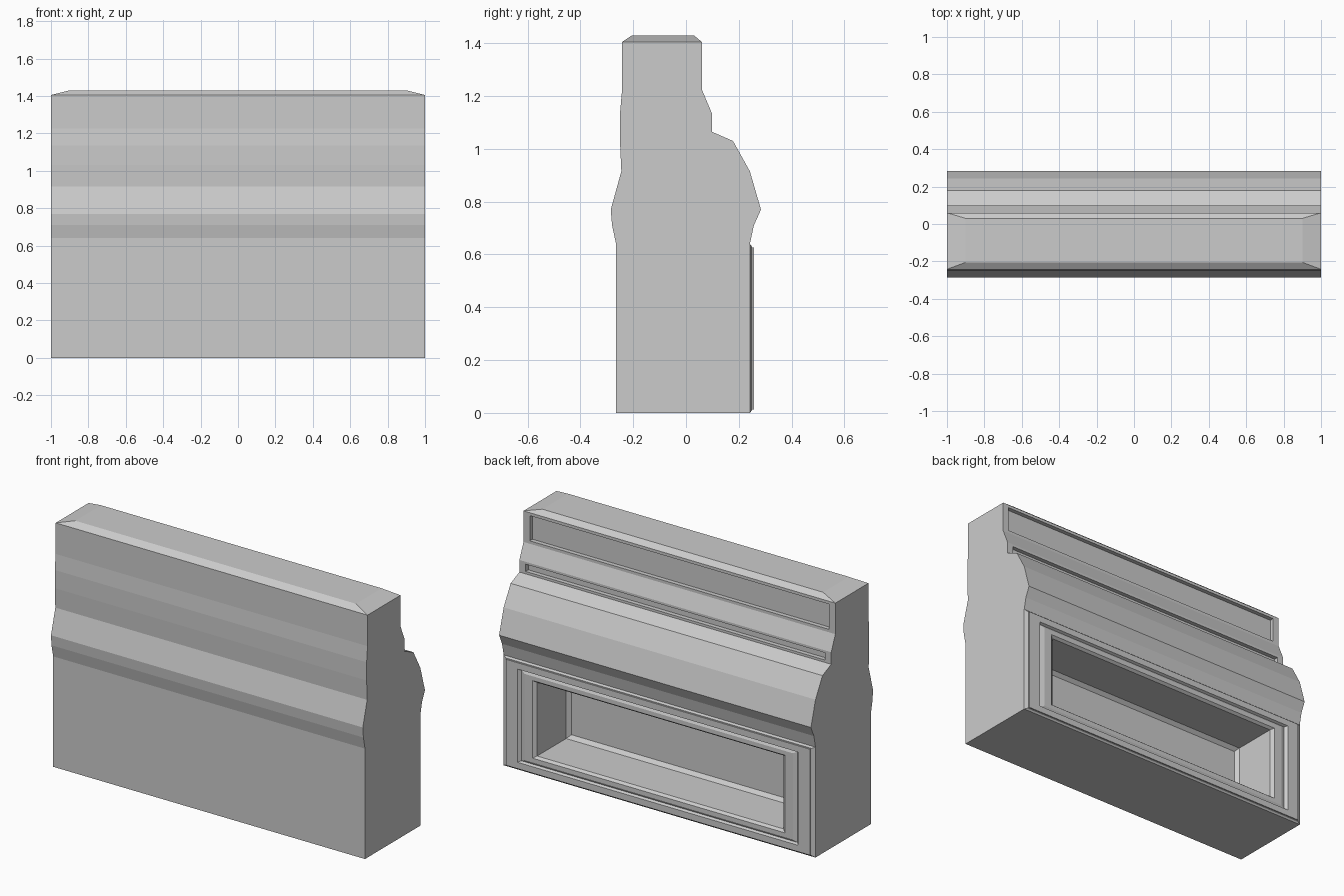
import bpy, bmesh

if "Cube" in bpy.data.objects:
    bpy.data.objects.remove(bpy.data.objects["Cube"])

# Cross-section (y, z): up the front, then down the back
front = [(-0.265, 0), (-0.265, 0.64), (-0.28, 0.71), (-0.285, 0.77), (-0.245, 0.915),
         (-0.247, 0.96), (-0.25, 1.03), (-0.25, 1.135), (-0.242, 1.225), (-0.242, 1.405)]
back = [(0.06, 1.405), (0.06, 1.225), (0.098, 1.135), (0.098, 1.065), (0.178, 1.03),
        (0.242, 0.915), (0.284, 0.77), (0.257, 0.71), (0.242, 0.64), (0.242, 0)]
profile = front + back
bm = bmesh.new()


def loft(rings):
    """Bridge successive closed loops of points and cap the last one."""
    loops = [[bm.verts.new(p) for p in ring] for ring in rings]
    for a, b in zip(loops, loops[1:]):
        for i in range(len(a)):
            j = (i + 1) % len(a)
            bm.faces.new((a[i], a[j], b[j], b[i]))
    bm.faces.new(loops[-1])


def panel(z0, z1, steps):
    """Stepped rectangular panel on the back; steps are (x inset, z inset, y)."""
    loft([[(-1 + dx, y, z0 + dz), (1 - dx, y, z0 + dz),
           (1 - dx, y, z1 - dz), (-1 + dx, y, z1 - dz)] for dx, dz, y in steps])


# Wall body: sweep the profile, leaving the top and the panelled faces open
left = [bm.verts.new((-1, y, z)) for y, z in profile]
right = [bm.verts.new((1, y, z)) for y, z in profile]
n = len(profile)
open_spans = {9, 10, 12, 18}
for i in range(n):
    if i not in open_spans:
        j = (i + 1) % n
        bm.faces.new((left[i], left[j], right[j], right[i]))
bm.faces.new(left)
bm.faces.new(right)

# Chamfered top
loft([[(-1, -0.242, 1.405), (1, -0.242, 1.405), (1, 0.06, 1.405), (-1, 0.06, 1.405)],
      [(-0.9, -0.205, 1.43), (0.9, -0.205, 1.43), (0.9, 0.03, 1.43), (-0.9, 0.03, 1.43)]])

# Shallow upper panels
panel(1.225, 1.405, [(0, 0, 0.06), (0.04, 0.017, 0.06), (0.04, 0.017, 0.035)])
panel(1.065, 1.135, [(0, 0, 0.098), (0.04, 0.014, 0.098), (0.04, 0.014, 0.073)])

# Moulded lower frame around the deep niche
panel(0, 0.64, [(0, 0, 0.242), (0.02, 0.01, 0.25), (0.025, 0.013, 0.25), (0.025, 0.013, 0.258),
                (0.1, 0.05, 0.258), (0.115, 0.057, 0.243), (0.14, 0.07, 0.25),
                (0.19, 0.095, 0.25), (0.21, 0.107, 0.235), (0.21, 0.107, -0.03),
                (0.23, 0.127, -0.05)])

bmesh.ops.remove_doubles(bm, verts=bm.verts, dist=0.0005)
bmesh.ops.recalc_face_normals(bm, faces=bm.faces)
mesh = bpy.data.meshes.new("parapet_wall")
bm.to_mesh(mesh)
bm.free()
bpy.context.collection.objects.link(bpy.data.objects.new("parapet_wall", mesh))
